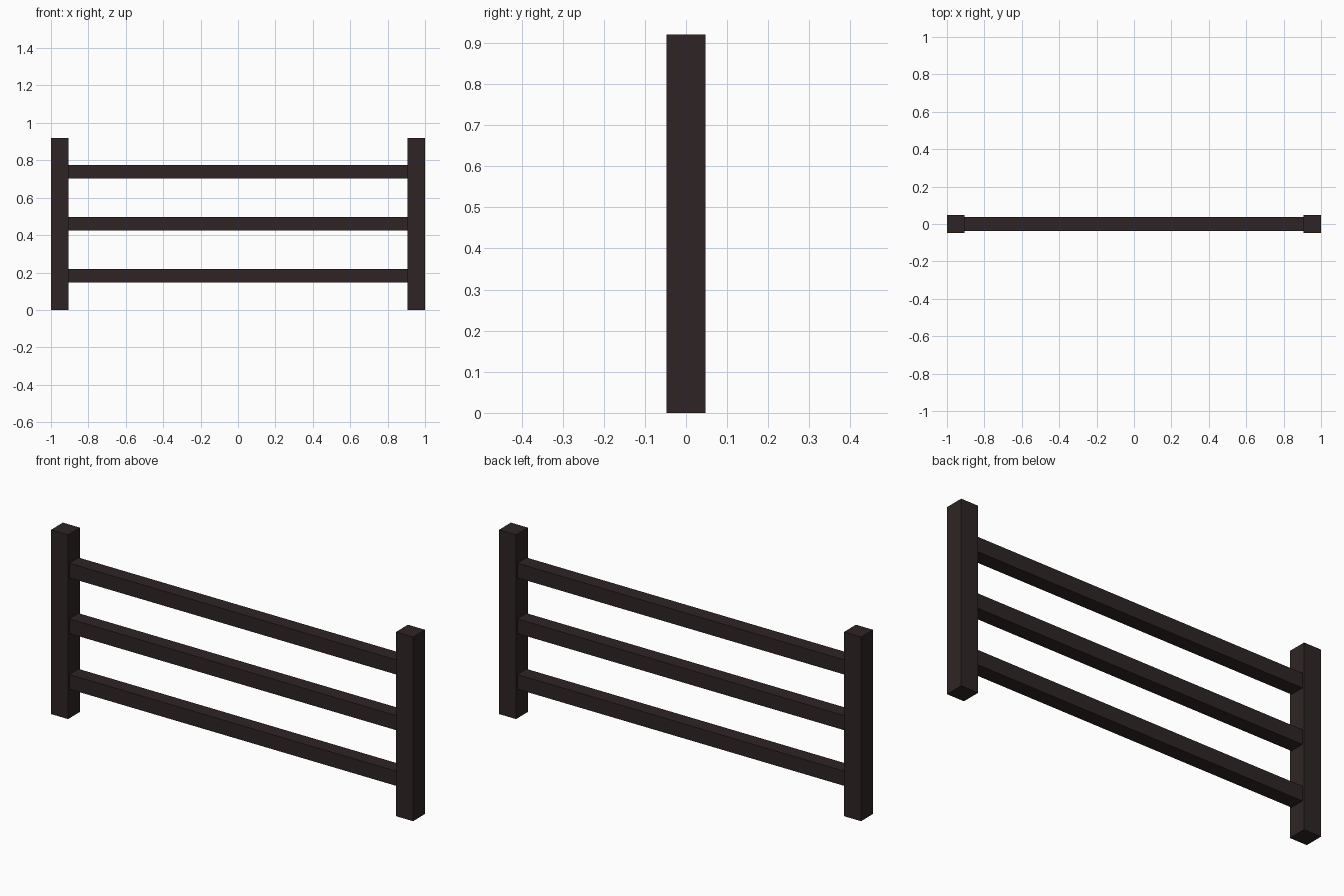
import bpy

if "Cube" in bpy.data.objects:
    bpy.data.objects.remove(bpy.data.objects["Cube"])

# Dark wood colour
wood = bpy.data.materials.new("dark_brown_wood")
wood.diffuse_color = (0.028, 0.018, 0.018, 1)
wood.use_nodes = True
wood.node_tree.nodes["Principled BSDF"].inputs["Base Color"].default_value = wood.diffuse_color

POST = 0.094      # square post width
HEIGHT = 0.92
RAIL = 0.073      # square rail thickness


def box(name, size, centre):
    bpy.ops.mesh.primitive_cube_add(size=1, location=centre)
    ob = bpy.context.object
    ob.name = name
    ob.scale = size
    bpy.ops.object.transform_apply(location=False, rotation=False, scale=True)
    ob.data.materials.append(wood)
    return ob


# End posts
for side, label in ((-1, "left"), (1, "right")):
    box(f"{label}_post", (POST, POST, HEIGHT),
        (side * (1 - POST / 2), 0, HEIGHT / 2))

# Three rails butting against the inner post faces
for label, z in (("lower", 0.182), ("middle", 0.46), ("upper", 0.738)):
    box(f"{label}_rail", (2 - 2 * POST, RAIL, RAIL), (0, 0, z))
